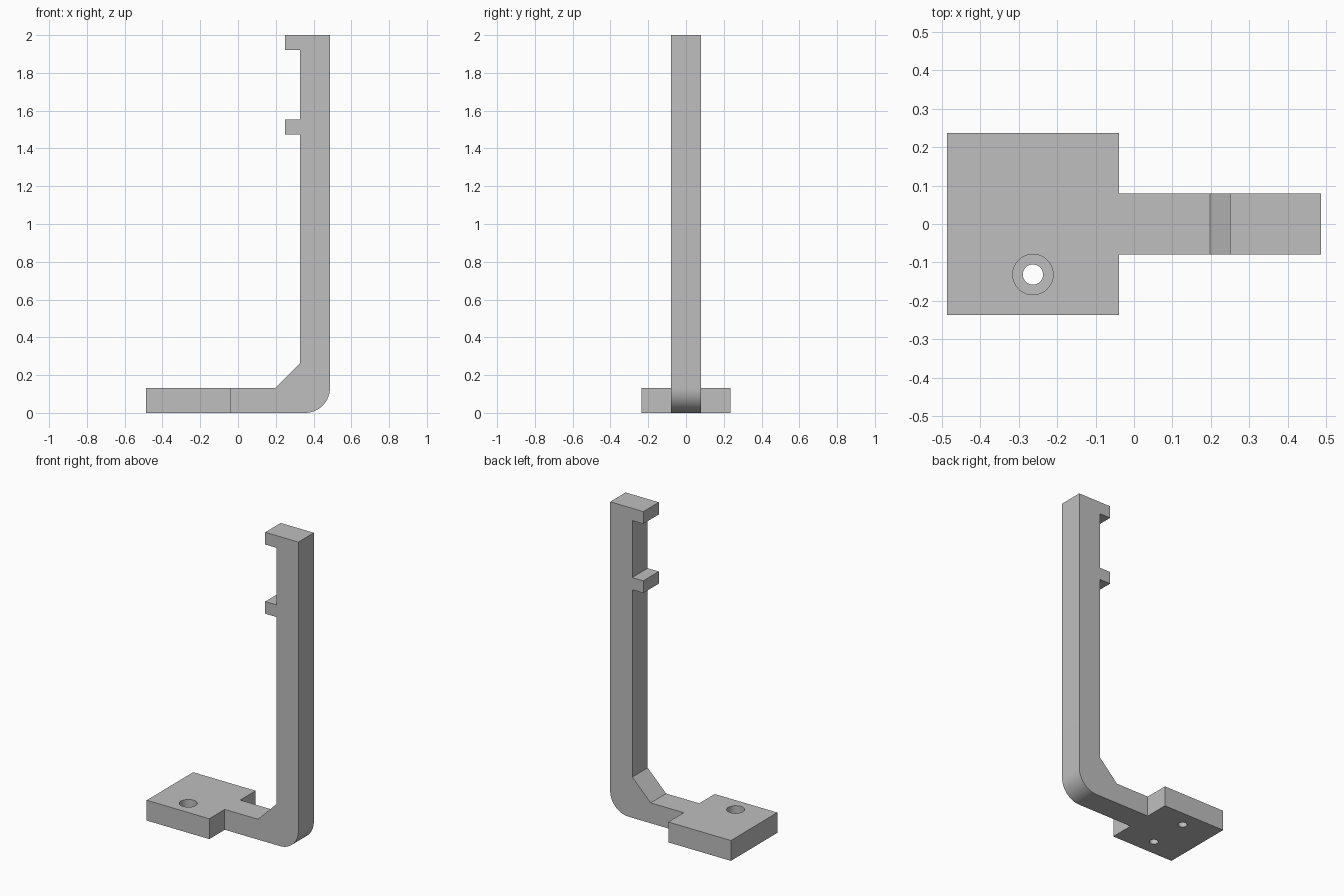
import bpy
import bmesh
import math

default = bpy.data.objects.get("Cube")
if default:
    bpy.data.objects.remove(default, do_unlink=True)

S = 2 / 76  # dimensions below are in millimetres, overall height 76

# Single flat grey
grey = bpy.data.materials.new("grey")
grey.use_nodes = True
colour = (0.52, 0.52, 0.52, 1)
grey.diffuse_color = colour
grey.node_tree.nodes["Principled BSDF"].inputs["Base Color"].default_value = colour


def prism(name, outline, direction):
    """Extrude a closed 3D outline along a direction."""
    bm = bmesh.new()
    face = bm.faces.new([bm.verts.new([c * S for c in p]) for p in outline])
    ext = bmesh.ops.extrude_face_region(bm, geom=[face])
    verts = [g for g in ext["geom"] if isinstance(g, bmesh.types.BMVert)]
    bmesh.ops.translate(bm, verts=verts, vec=[c * S for c in direction])
    bmesh.ops.recalc_face_normals(bm, faces=bm.faces)
    mesh = bpy.data.meshes.new(name)
    bm.to_mesh(mesh)
    bm.free()
    obj = bpy.data.objects.new(name, mesh)
    bpy.context.collection.objects.link(obj)
    mesh.materials.append(grey)
    return obj


def cylinder(name, x, y, radius, z0, z1, n=40):
    ring = [(x + radius * math.cos(math.tau * i / n),
             y + radius * math.sin(math.tau * i / n), z0) for i in range(n)]
    return prism(name, ring, (0, 0, z1 - z0))


def activate(obj):
    bpy.ops.object.select_all(action="DESELECT")
    obj.select_set(True)
    bpy.context.view_layer.objects.active = obj


def cut(target, cutter):
    activate(target)
    mod = target.modifiers.new("cut", "BOOLEAN")
    mod.operation = "DIFFERENCE"
    mod.solver = "EXACT"
    mod.object = cutter
    bpy.ops.object.modifier_apply(modifier=mod.name)
    bpy.data.objects.remove(cutter, do_unlink=True)


# Upright arm: side profile with two hooks, inner chamfer and rounded outer heel
R = 5
heel = [(18.5 - R + R * math.sin(a), R - R * math.cos(a))
        for a in (math.pi / 2 * i / 20 for i in range(21))]
profile = [(-1.5, 0), *heel,
           (18.5, 76), (9.5, 76), (9.5, 73), (12.5, 73),   # top hook
           (12.5, 59), (9.5, 59), (9.5, 56), (12.5, 56),   # lower hook
           (12.5, 10), (7.5, 5), (-1.5, 5)]                # chamfer
arm = prism("bracket_arm", [(x, -3, z) for x, z in profile], (0, 6, 0))

# Mounting plate
plate = prism("mounting_plate",
              [(-18.5, -9, 0), (-1.5, -9, 0), (-1.5, 9, 0), (-18.5, 9, 0)],
              (0, 0, 5))

# Front screw hole with counterbore; rear hole is blind, open underneath
cut(plate, cylinder("counterbore", -10, -5, 2, 2, 6))
cut(plate, cylinder("through_bore", -10, -5, 1, -1, 3))
cut(plate, cylinder("blind_bore", -10, 5, 1, -1, 4.7))

for obj in (arm, plate):
    activate(obj)
    bpy.ops.object.shade_smooth_by_angle(angle=math.radians(30))
